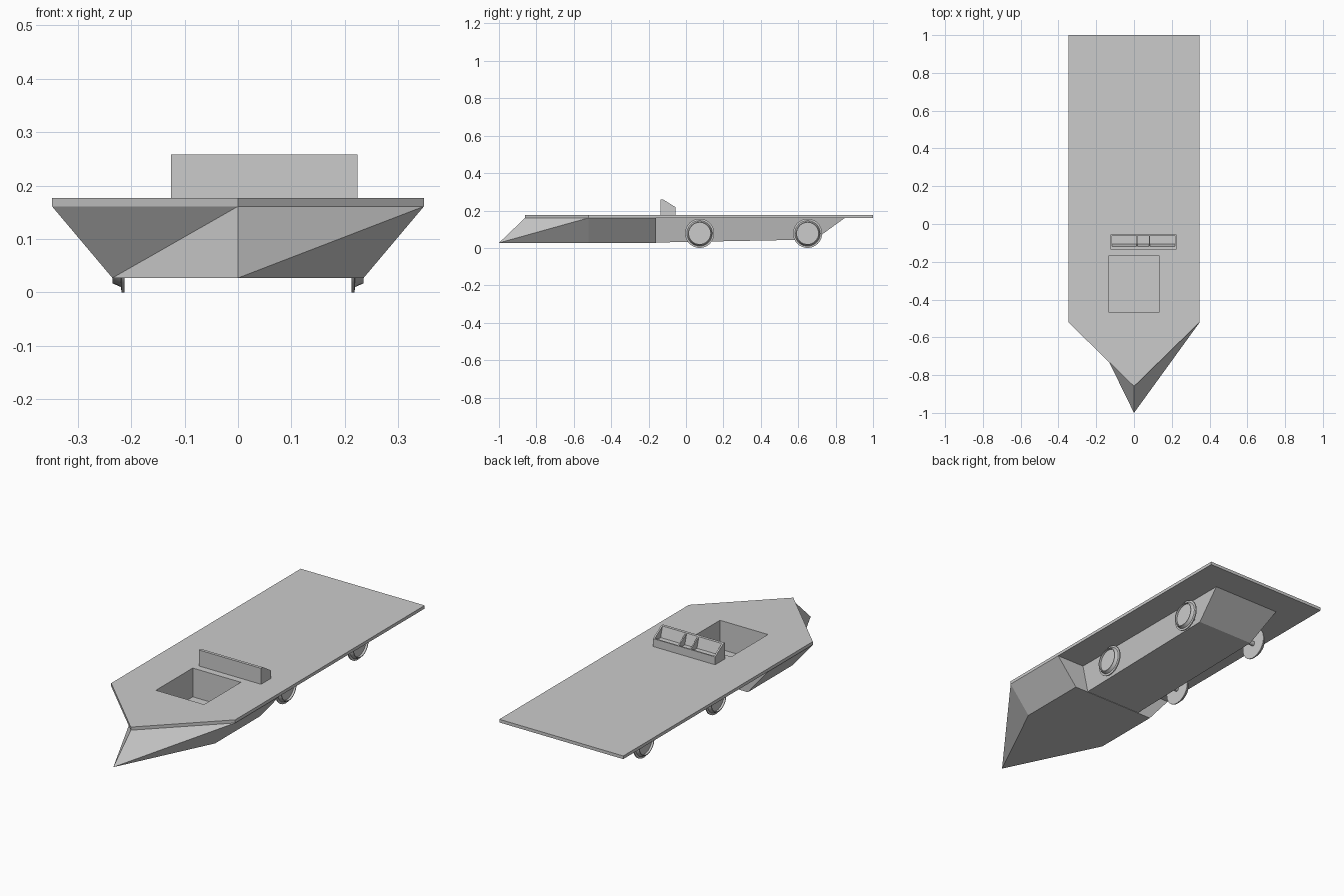
import bpy, bmesh, math
from mathutils import Matrix

if "Cube" in bpy.data.objects:
    bpy.data.objects.remove(bpy.data.objects["Cube"])


def make(name, verts, faces):
    me = bpy.data.meshes.new(name)
    bm = bmesh.new()
    vs = [bm.verts.new(v) for v in verts]
    for f in faces:
        bm.faces.new([vs[i] for i in f])
    bmesh.ops.recalc_face_normals(bm, faces=bm.faces)
    bm.to_mesh(me)
    bm.free()
    ob = bpy.data.objects.new(name, me)
    bpy.context.collection.objects.link(ob)
    return ob


def loft(name, a, b):
    n = len(a)
    sides = [(i, (i + 1) % n, (i + 1) % n + n, i + n) for i in range(n)]
    return make(name, a + b, [list(range(n)), list(range(n, 2 * n))] + sides)


def box(name, x0, x1, y0, y1, z0, z1):
    pts = [(x0, y0), (x1, y0), (x1, y1), (x0, y1)]
    return loft(name, [(x, y, z0) for x, y in pts], [(x, y, z1) for x, y in pts])


def prism_x(name, profile, x0, x1):
    return loft(name, [(x0, y, z) for y, z in profile], [(x1, y, z) for y, z in profile])


def cut(ob, cutter):
    m = ob.modifiers.new("opening", 'BOOLEAN')
    m.object = cutter
    m.operation = 'DIFFERENCE'
    m.solver = 'EXACT'


# Flat deck with pointed nose
outline = [(0, -.86), (.348, -.52), (.348, 1), (-.348, 1), (-.348, -.52)]
deck = loft("deck", [(x, y, .161) for x, y in outline], [(x, y, .177) for x, y in outline])

# Front hull with raked bow (creased differently on each side)
T, B = .161, .027
hull = make("front_hull", [
    (0, -.86, T), (.348, -.52, T), (.348, -.16, T), (-.348, -.16, T), (-.348, -.52, T),
    (0, -1, B), (.235, -.52, B), (.235, -.16, B), (-.235, -.16, B), (-.235, -.52, B)],
    [(0, 1, 2, 3, 4), (5, 6, 7, 8, 9), (0, 5, 1), (5, 6, 1), (0, 5, 9), (0, 9, 4),
     (1, 6, 7, 2), (2, 7, 8, 3), (3, 8, 9, 4)])

# Narrow rear chassis
loft("rear_chassis",
     [(.19, -.16, T), (.19, .85, T), (-.19, .85, T), (-.19, -.16, T)],
     [(.16, -.16, .029), (.16, .69, .045), (-.16, .69, .045), (-.16, -.16, .029)])

# Cockpit opening
cutter = box("cockpit_cutter", -.135, .135, -.465, -.17, .031, .3)
cutter.hide_render = True
cutter.hide_viewport = True
cut(deck, cutter)
cut(hull, cutter)

# Dashboard: front panel, low shelf, end caps and dividers
x0, x1 = -.125, .224
prism_x("dashboard_tray", [(-.135, .177), (-.055, .177), (-.055, .205), (-.105, .205),
                           (-.12, .258), (-.135, .258)], x0, x1)
side = [(-.134, .177), (-.055, .177), (-.055, .217), (-.12, .258), (-.134, .258)]
for i, (x, w) in enumerate([(x0, .008), (.012, .006), (.08, .006), (x1 - .008, .008)]):
    prism_x(f"dashboard_rib_{i}", side, x, x + w)
box("dashboard_lip", x0, x1, -.062, -.055, .177, .217)

# Wheels: lathed profile of (radius, x), with axles
profile = [(.078, .212), (.078, .218), (.068, .219), (.061, .235), (.057, .235), (.057, .224)]
N = 32


def wheel(name, y, s):
    verts, faces = [], []
    for r, x in profile:
        for k in range(N):
            a = 2 * math.pi * k / N
            verts.append((s * x, y + r * math.cos(a), .078 + r * math.sin(a)))
    for j in range(len(profile) - 1):
        for k in range(N):
            n = (k + 1) % N
            faces.append((j * N + k, j * N + n, (j + 1) * N + n, (j + 1) * N + k))
    faces.append(range(N))
    faces.append(range((len(profile) - 1) * N, len(profile) * N))
    ob = make(name, verts, faces)
    for o in bpy.context.selected_objects:
        o.select_set(False)
    bpy.context.view_layer.objects.active = ob
    ob.select_set(True)
    bpy.ops.object.shade_smooth_by_angle(angle=math.radians(25))


for label, y in (("front", .073), ("rear", .65)):
    for s_name, s in (("right", 1), ("left", -1)):
        wheel(f"{label}_{s_name}_wheel", y, s)
    bpy.ops.mesh.primitive_cylinder_add(vertices=12, radius=.012, depth=.43,
                                        location=(0, y, .078), rotation=(0, math.pi / 2, 0))
    bpy.context.object.name = f"{label}_axle"
